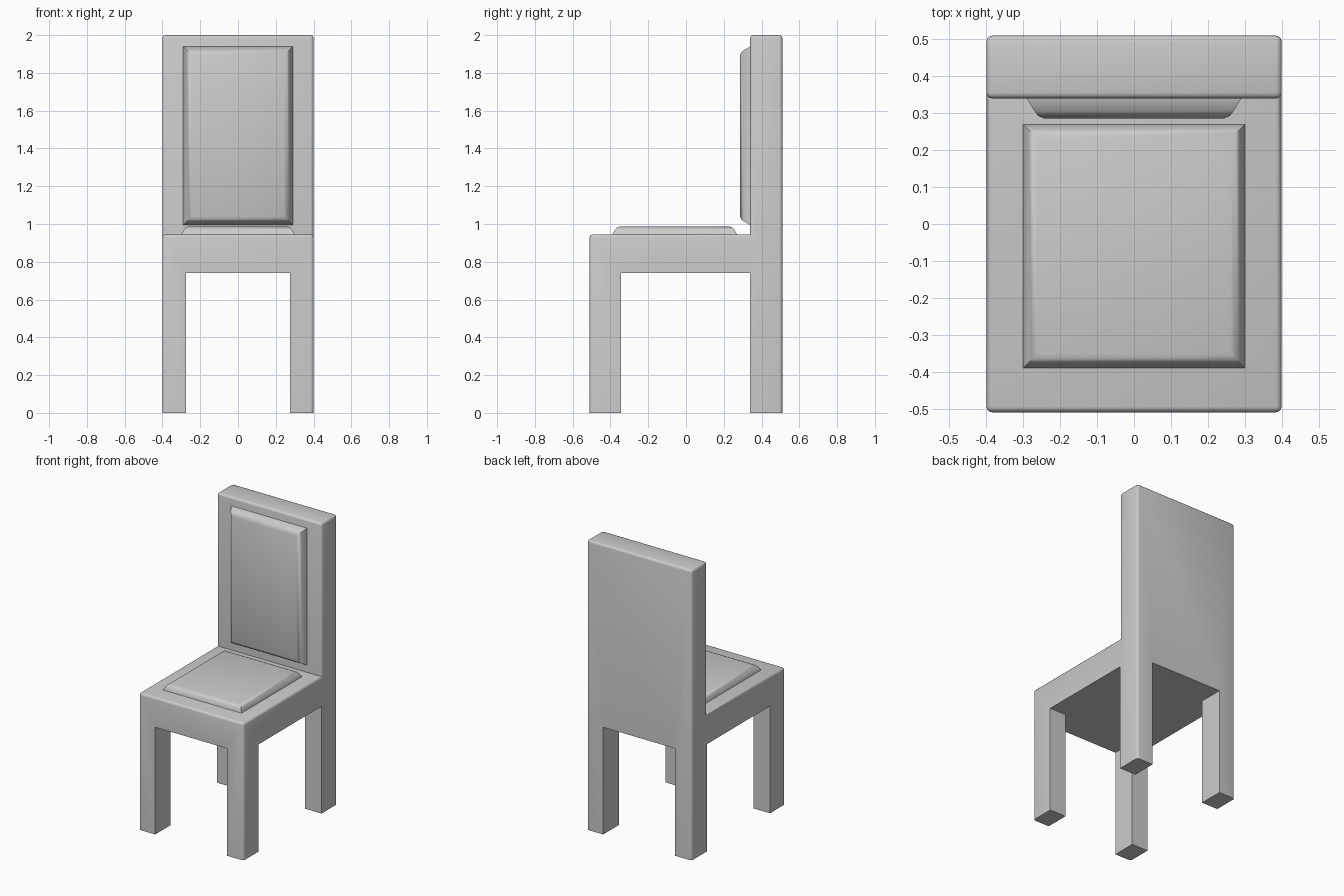
import bpy, bmesh
from mathutils import Vector

if "Cube" in bpy.data.objects:
    bpy.data.objects.remove(bpy.data.objects["Cube"])


def finish(bm, name, angle):
    bmesh.ops.remove_doubles(bm, verts=bm.verts, dist=1e-5)
    bmesh.ops.recalc_face_normals(bm, faces=bm.faces)
    mesh = bpy.data.meshes.new(name)
    bm.to_mesh(mesh)
    bm.free()
    obj = bpy.data.objects.new(name, mesh)
    bpy.context.collection.objects.link(obj)
    bpy.ops.object.select_all(action='DESELECT')
    obj.select_set(True)
    bpy.context.view_layer.objects.active = obj
    bpy.ops.object.shade_smooth_by_angle(angle=angle)
    return obj


# Chair frame: skin of the filled cells in a 3 x 3 x 3 block grid
XS = (-0.40, -0.275, 0.275, 0.40)
YS = (-0.51, -0.345, 0.34, 0.51)
ZS = (0.0, 0.74, 0.945, 2.0)


def filled(i, j, k):
    if not all(0 <= n <= 2 for n in (i, j, k)):
        return False
    return (k == 0 and i != 1 and j != 1) or k == 1 or (k == 2 and j == 2)


bm = bmesh.new()
for i in range(3):
    for j in range(3):
        for k in range(3):
            if not filled(i, j, k):
                continue
            for axis in range(3):
                for side in (0, 1):
                    near = [i, j, k]
                    near[axis] += 2 * side - 1
                    if filled(*near):
                        continue
                    quad = []
                    for a, b in ((0, 0), (1, 0), (1, 1), (0, 1)):
                        c = [i, j, k]
                        c[axis] += side
                        c[(axis + 1) % 3] += a
                        c[(axis + 2) % 3] += b
                        quad.append(bm.verts.new((XS[c[0]], YS[c[1]], ZS[c[2]])))
                    bm.faces.new(quad)
bmesh.ops.remove_doubles(bm, verts=bm.verts, dist=1e-5)
bmesh.ops.recalc_face_normals(bm, faces=bm.faces)
bmesh.ops.dissolve_limit(bm, angle_limit=0.02, verts=bm.verts, edges=bm.edges)


# Round only the outer convex edges, leaving feet and underside crisp
def outer(face):
    n, c = face.normal, face.calc_center_median()
    if n.z < -0.5:
        return False
    if abs(n.x) > 0.5:
        return abs(c.x) > 0.39
    if abs(n.y) > 0.5:
        return abs(c.y) > 0.5 or c.z > 0.945
    return True


edges = [e for e in bm.edges if len(e.link_faces) == 2 and e.is_convex
         and all(outer(f) for f in e.link_faces)]
bmesh.ops.bevel(bm, geom=edges, offset=0.016, segments=3, profile=0.5,
                affect='EDGES', clamp_overlap=True)
finish(bm, "chair_frame", 0.6)


# Cushions: mitred pads lofted through inset rings (inset, height)
def cushion(name, origin, u, v, normal, width, length, rings):
    bm = bmesh.new()
    loops = []
    for inset, height in rings:
        w, h = width / 2 - inset, length / 2 - inset
        loops.append([bm.verts.new(origin + u * (w * a) + v * (h * b) + normal * height)
                      for a, b in ((-1, -1), (1, -1), (1, 1), (-1, 1))])
    for low, high in zip(loops, loops[1:]):
        for n in range(4):
            m = (n + 1) % 4
            bm.faces.new((low[n], low[m], high[m], high[n]))
    bm.faces.new(loops[-1])
    bm.faces.new(loops[0][::-1])
    return finish(bm, name, 0.7)


X, Y, Z = Vector((1, 0, 0)), Vector((0, 1, 0)), Vector((0, 0, 1))
cushion("seat_cushion", Vector((0, -0.06, 0.945)), X, Y, Z, 0.60, 0.66,
        ((0, -0.005), (0, 0), (0.015, 0.026), (0.024, 0.036), (0.038, 0.041)))
cushion("back_cushion", Vector((0, 0.34, 1.467)), X, Z, -Y, 0.58, 0.946,
        ((0, -0.005), (0, 0), (0.020, 0.034), (0.030, 0.047), (0.046, 0.054)))
